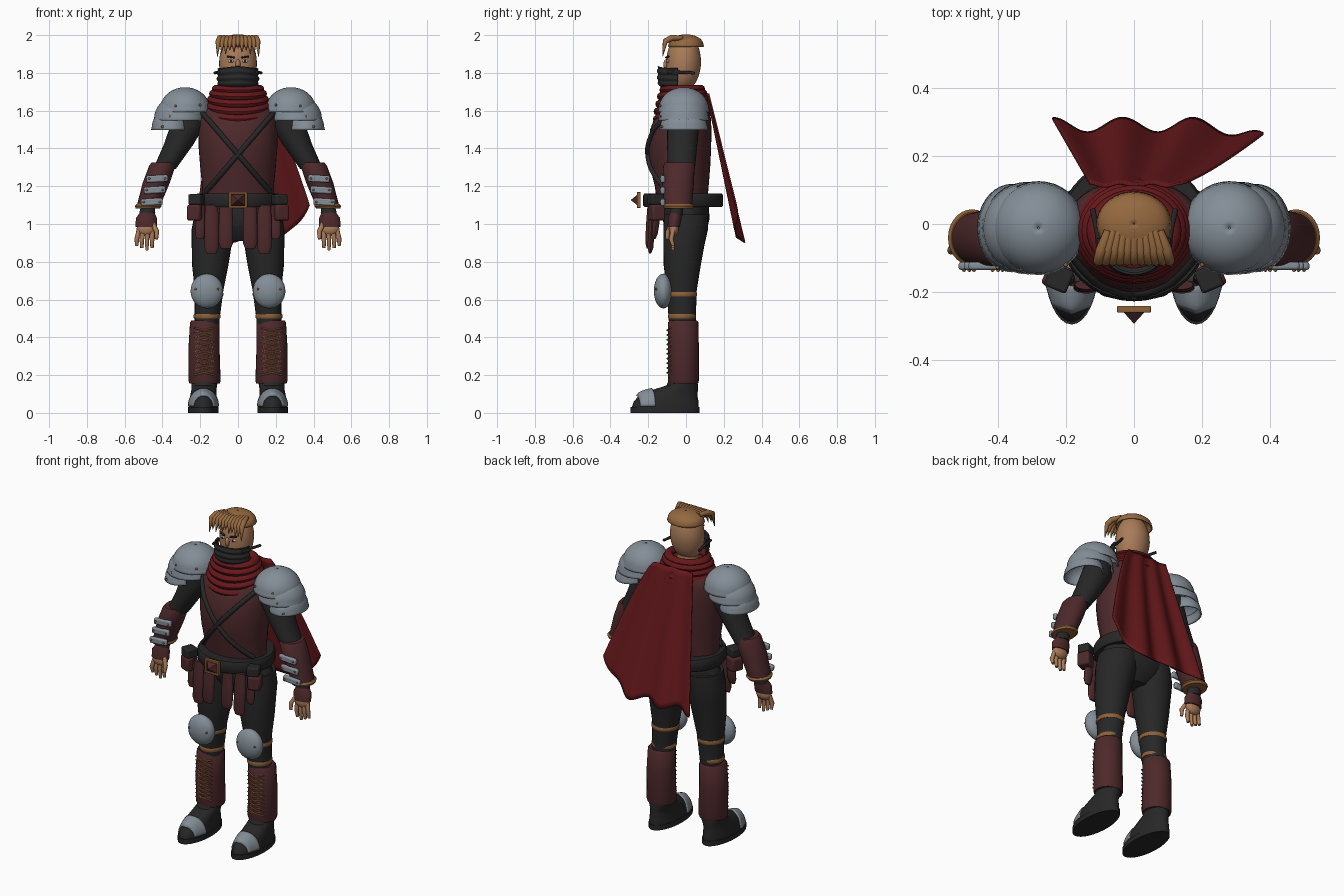
import bpy, bmesh, math
from math import sin, cos, pi, sqrt

if bpy.data.objects.get("Cube"):
    bpy.data.objects.remove(bpy.data.objects["Cube"])


def material(name, rgb):
    m = bpy.data.materials.new(name)
    m.use_nodes = True
    m.diffuse_color = (*rgb, 1)
    m.node_tree.nodes["Principled BSDF"].inputs["Base Color"].default_value = (*rgb, 1)
    return m


BLACK = material("black cloth", (.02, .02, .02))
LEATHER = material("dark red leather", (.075, .022, .024))
RED = material("cape red", (.13, .009, .011))
STEEL = material("steel", (.23, .27, .31))
SKIN = material("skin", (.4, .2, .1))
HAIR = material("hair brown", (.3, .14, .05))
TAN = material("tan strap", (.27, .12, .04))
WHITE = material("eye white", (.6, .58, .55))
meshes = []


def add(name, bm, mat, thick=0):
    me = bpy.data.meshes.new(name)
    bmesh.ops.recalc_face_normals(bm, faces=bm.faces)
    bm.to_mesh(me)
    bm.free()
    me.materials.append(mat)
    ob = bpy.data.objects.new(name, me)
    bpy.context.collection.objects.link(ob)
    if thick:
        mod = ob.modifiers.new("thickness", "SOLIDIFY")
        mod.thickness, mod.offset = thick, 0
    meshes.append(ob)
    return ob


def grid(name, mat, nu, nv, f, thick=0, wrap=False, caps=False):
    """Surface f(u, v), with u optionally closed into a tube."""
    bm = bmesh.new()
    n = nu if wrap else nu + 1
    rows = [[bm.verts.new(f(i / nu, j / nv)) for i in range(n)] for j in range(nv + 1)]
    for a, b in zip(rows, rows[1:]):
        for i in range(nu):
            k = (i + 1) % n
            bm.faces.new((a[i], a[k], b[k], b[i]))
    if caps:
        bm.faces.new(rows[0])
        bm.faces.new(rows[-1])
    return add(name, bm, mat, thick)


def loft(name, mat, rings, seg=28, thick=0, caps=True):
    """Stack of level ellipses (x, y, z, rx, ry)."""
    def f(u, v):
        x, y, z, rx, ry = rings[round(v * (len(rings) - 1))]
        return x + rx * cos(2 * pi * u), y + ry * sin(2 * pi * u), z
    return grid(name, mat, seg, len(rings) - 1, f, thick, True, caps)


def dome(name, mat, c, r):
    levels = [pi / 2 * k / 9 for k in range(9)] + [1.55]
    rings = [(c[0], c[1], c[2] + r[2] * sin(a), r[0] * cos(a), r[1] * cos(a)) for a in levels]
    lip = (c[0], c[1], c[2] - .012, r[0] + .004, r[1] + .004)
    loft(name, mat, [lip] + rings, 36, .008, False)


def ball(name, mat, loc, scale, seg=24):
    bm = bmesh.new()
    bmesh.ops.create_uvsphere(bm, u_segments=seg, v_segments=seg * 2 // 3, radius=1)
    bmesh.ops.scale(bm, vec=scale, verts=bm.verts)
    ob = add(name, bm, mat)
    ob.location = loc
    return ob


def box(name, mat, loc, size, rot=(0, 0, 0), bevel=.006):
    bm = bmesh.new()
    bmesh.ops.create_cube(bm, size=1)
    bmesh.ops.scale(bm, vec=size, verts=bm.verts)
    ob = add(name, bm, mat)
    ob.location, ob.rotation_euler = loc, rot
    mod = ob.modifiers.new("bevel", "BEVEL")
    mod.width, mod.segments = bevel, 2
    return ob


def cord(name, mat, pts, r, taper=None):
    cu = bpy.data.curves.new(name, "CURVE")
    cu.dimensions, cu.bevel_depth, cu.bevel_resolution = "3D", r, 2
    cu.use_fill_caps = True
    sp = cu.splines.new("POLY")
    sp.points.add(len(pts) - 1)
    for i, p in enumerate(pts):
        sp.points[i].co = (*p, 1)
        sp.points[i].radius = taper[i] if taper else 1
    sp.use_smooth = True
    cu.materials.append(mat)
    bpy.context.collection.objects.link(bpy.data.objects.new(name, cu))


# Torso: height, front depth, back depth, half width
BODY = [(1.08, -.15, .11, .195), (1.2, -.165, .12, .19), (1.3, -.19, .128, .2), (1.4, -.2, .133, .208),
        (1.5, -.19, .135, .21), (1.58, -.16, .13, .205), (1.63, -.125, .12, .18), (1.68, -.08, .08, .1)]
loft("torso", LEATHER, [(0, (f + b) / 2, z, w, (b - f) / 2) for z, f, b, w in BODY], 40)


def chest(x, z):
    """Point on the front of the torso."""
    for p, q in zip(BODY, BODY[1:]):
        if z <= q[0]:
            t = (z - p[0]) / (q[0] - p[0])
            f, b, w = (p[k] + (q[k] - p[k]) * t for k in (1, 2, 3))
            return x, (f + b) / 2 - (b - f) / 2 * sqrt(max(0, 1 - (x / w) ** 2)) - .005, z


# Scarf wraps around the neck
for k, (z, r) in enumerate([(1.60, .165), (1.63, .16), (1.66, .15), (1.69, .14), (1.715, .125)]):
    def fold(u, v, z=z, r=r, k=k):
        a, b = 2 * pi * u, 2 * pi * v
        d = r - .012 + .026 * cos(b)
        drop = (.045 - .01 * k) * max(0, -sin(a))
        return d * cos(a), -.02 + d * .87 * sin(a), z + .022 * sin(b) - drop
    grid("scarf_fold", RED, 36, 10, fold, wrap=True)
loft("scarf_lining", RED, [(0, -.02, 1.6, .13, .115), (0, -.02, 1.7, .1, .09)])

# Cape hanging off the back toward the left side
def cape(u, t):
    left, right = -.13 - .11 * t, .14 + .24 * t ** .8
    z = 1.69 - t * (.775 - .2 * max(0, (u - .6) / .4) ** 3 + .014 * cos(6 * pi * u))
    y = .115 + .225 * (1.69 - z) + .014 * (.3 + t) * cos(6 * pi * u)
    return left + (right - left) * u, y, z
grid("cape", RED, 60, 24, cape, .008)

# Belt, buckle and centre spike
loft("belt", BLACK, [(0, -.015, z, rx, rx - .01) for z, rx in ((1.09, .215), (1.1, .222), (1.15, .222), (1.162, .215))], 40)
for x in (-.043, .043):
    box("buckle_side", TAN, (x, -.25, 1.127), (.013, .02, .085), bevel=.003)
for z in (1.09, 1.164):
    box("buckle_bar", TAN, (0, -.25, z), (.098, .02, .013), bevel=.003)
grid("buckle_centre", LEATHER, 4, 1, lambda u, v: (.055 * cos(2 * pi * u + pi / 4) * (1 - .98 * v), -.25 - .042 * v,
     1.127 + .048 * sin(2 * pi * u + pi / 4) * (1 - .98 * v)), wrap=True, caps=True)
loft("hips", BLACK, [(0, 0, 1.1, .2, .12), (0, 0, 1.03, .23, .125), (0, 0, .97, .2, .11), (0, 0, .91, .06, .06)])

# Head, neck and face
loft("neck", SKIN, [(0, -.015, 1.62, .065, .06), (0, -.015, 1.76, .06, .058)])
loft("head", SKIN, [(0, -.012 - .012 * max(0, -sin(a)), 1.85 + .145 * sin(a), .1 * max(.02, cos(a)) ** .8,
     .092 * max(.02, cos(a)) ** .75) for a in [pi * (k / 18 - .5) for k in range(19)]], 32)
ball("nose", SKIN, (0, -.104, 1.845), (.013, .016, .028), 12)


def mask(u, v):
    a = pi * (1.02 + .96 * u)
    pleat = .004 * sin(v * 8 * pi)
    r = .082 + .025 * min(1, v * 2.5) + pleat
    return r * cos(a), -.035 + (r + .006) * sin(a) * 1.0, 1.7 + .135 * v - .012 * v * abs(cos(a))
grid("face_mask", BLACK, 28, 24, mask, .006)

# Hair cap and forelocks
dome("hair_cap", HAIR, (0, .0, 1.95), (.103, .088, .05))
for k in range(-5, 6):
    x = k * .019
    drop = .035 + .006 * abs(k) + .014 * (k % 2)
    cord("forelock", HAIR, [(x * .8, -.02, 1.985), (x, -.075, 1.985), (x * 1.1, -.11, 1.967),
         (x * 1.15, -.124, 1.965 - drop)], .017, (.7, 1, .9, .1))

for s in (-1, 1):
    # Face details and mask tie
    ball("eye", WHITE, (s * .037, -.096, 1.862), (.017, .009, .008), 12)
    ball("iris", BLACK, (s * .037, -.103, 1.862), (.007, .004, .007), 10)
    box("eyebrow", BLACK, (s * .038, -.099, 1.884), (.042, .012, .009), (0, s * -.15, s * .3), .003)
    cord("mask_tie", BLACK, [(s * .1, -.1, 1.805), (s * .108, -.02, 1.803), (s * .122, .045, 1.8)], .008)

    # Crossed chest straps
    cord("chest_strap", BLACK, [chest(s * (-.19 + .36 * t / 14), 1.59 - .42 * t / 14) for t in range(15)], .014)

    # Shoulder armour: three overlapping shells
    dome("pauldron_top", STEEL, (s * .28, -.012, 1.605), (.13, .13, .115))
    dome("pauldron_middle", STEEL, (s * .312, -.012, 1.56), (.128, .128, .115))
    dome("pauldron_lower", STEEL, (s * .358, -.012, 1.51), (.095, .122, .095))
    for x, y, z in ((.2, -.12, 1.63), (.33, -.132, 1.625), (.36, -.13, 1.57), (.4, -.127, 1.515)):
        ball("pauldron_rivet", TAN, (s * x, y, z), (.007, .007, .007), 8)

    # Arms and bracers
    loft("upper_arm", BLACK, [(s * .245, -.015, 1.63, .07, .07), (s * .268, -.015, 1.52, .09, .085),
         (s * .315, -.02, 1.42, .078, .08), (s * .39, -.025, 1.29, .06, .072)])
    loft("bracer", LEATHER, [(s * .395, -.035, 1.325, .062, .076), (s * .4, -.037, 1.31, .07, .083),
         (s * .432, -.042, 1.22, .072, .084), (s * .473, -.042, 1.1, .062, .074)])
    loft("bracer_cuff", TAN, [(s * .472, -.04, 1.105, .064, .076), (s * .475, -.04, 1.095, .071, .083),
         (s * .478, -.04, 1.083, .064, .076)])
    for x, z in ((.428, 1.24), (.441, 1.18), (.457, 1.117)):
        box("bracer_plate", STEEL, (s * x, -.123, z), (.115, .024, .037), (0, s * .06, 0), .008)
        for d in (-.042, .042):
            ball("plate_rivet", TAN, (s * x + d, -.136, z), (.006, .005, .006), 8)

    # Hands in fingerless gloves
    loft("wrist", BLACK, [(s * .478, -.045, 1.1, .035, .03), (s * .48, -.05, 1.06, .042, .035), (s * .482, -.053, 1.045, .042, .035)])
    loft("glove", LEATHER, [(s * .48, -.053, 1.065, .036, .03), (s * .485, -.06, 1.03, .056, .036),
         (s * .486, -.065, .985, .056, .032)])
    ball("palm", SKIN, (s * .487, -.065, .975), (.05, .027, .04), 16)
    for k in range(4):
        x = .455 + .023 * k
        end = .862 + .012 * abs(k - 1)
        cord("finger", SKIN, [(s * x, -.068, .97), (s * (x + .004 * k), -.078, .92), (s * (x + .004 * k), -.068, end)],
             .0125, (1, 1, .7))
    cord("thumb", SKIN, [(s * .45, -.075, 1.0), (s * .43, -.095, .96), (s * .432, -.1, .92)], .013, (1, 1, .7))

    # Belt pouches and hanging leather strips
    box("belt_pouch", LEATHER, (s * .225, -.155, 1.06), (.075, .075, .085), (0, 0, s * .4), .012)
    box("pouch_flap", BLACK, (s * .22, -.16, 1.13), (.07, .07, .055), (0, 0, s * .4), .008)
    for x, w, end, y in ((.2, .027, .92, -.155), (.14, .038, .845, -.178), (.064, .038, .87, -.19)):
        loft("hanging_strip", LEATHER, [(s * x, y, 1.1, w * .9, .014), (s * x, y - .004, 1.0, w, .018),
             (s * x, y - .01, end + .03, w, .016), (s * x, y - .012, end, w * .7, .006)], 14)

    # Legs, straps and knee pads
    loft("leg", BLACK, [(s * .12, 0, 1.05, .11, .118), (s * .128, -.002, .97, .118, .118), (s * .14, -.012, .88, .105, .108),
         (s * .147, -.02, .78, .096, .098), (s * .153, -.023, .65, .076, .08), (s * .163, -.02, .5, .066, .072),
         (s * .17, -.015, .4, .065, .07)])
    ball("knee_pad", STEEL, (s * .165, -.12, .645), (.086, .05, .092))
    for d in (-.06, .06):
        ball("knee_rivet", TAN, (s * .165 + d, -.158, .655), (.006, .006, .006), 8)
    for x, z, r in ((.156, .628, .081), (.164, .512, .074)):
        loft("leg_strap", TAN, [(s * x, -.022, z + h, r - abs(h) * .4, r + .002 - abs(h) * .4) for h in (-.012, -.006, .006, .012)])

    # Greaves with crossed laces
    loft("greave", LEATHER, [(s * .177, -.014, .155, .08, .078), (s * .177, -.014, .17, .085, .082),
         (s * .18, -.014, .35, .082, .082), (s * .176, -.015, .48, .078, .08), (s * .176, -.015, .49, .07, .072)])
    for d in (-1, 1):
        cord("lace", TAN, [(s * .178 + .055 * d * cos(pi * k / 2), -.1 + .019 * abs(cos(pi * k / 2)), .2 + .0125 * k)
             for k in range(21)], .004)

    # Boots
    loft("sole", BLACK, [(s * .183, -.112, z, .081, .183) for z in (0, .03)], 32)
    loft("boot", BLACK, [(s * .183, -.11, .03, .076, .177), (s * .183, -.105, .06, .074, .172), (s * .183, -.095, .09, .07, .155),
         (s * .181, -.057, .122, .066, .12), (s * .178, -.02, .145, .068, .083), (s * .177, -.014, .19, .068, .072)], 32)
    grid("toe_cap", STEEL, 20, 6, lambda u, v: (s * .183 + (.053 + .026 * v) * cos(pi * u), -.262 + .08 * v + .02 * abs(cos(pi * u)),
         .035 + (.055 + .038 * sqrt(v)) * sin(pi * u)), .008)

# Smooth shading with crisp edges
bpy.ops.object.select_all(action="DESELECT")
for ob in meshes:
    ob.select_set(True)
bpy.context.view_layer.objects.active = meshes[0]
bpy.ops.object.shade_smooth_by_angle(angle=math.radians(40))
